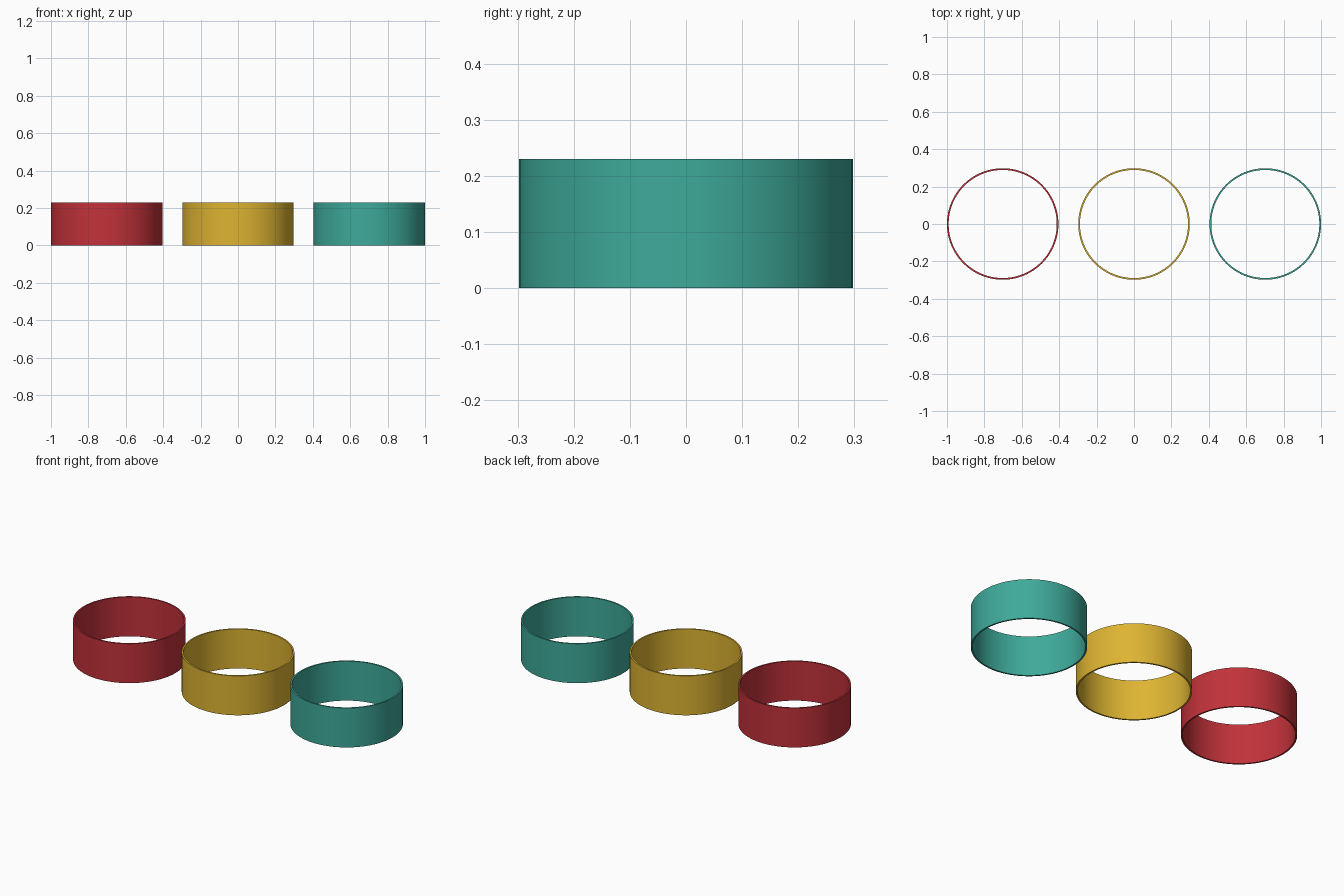
import bpy, bmesh, math

if "Cube" in bpy.data.objects:
    bpy.data.objects.remove(bpy.data.objects["Cube"])

SEGMENTS = 96
OUTER, INNER, HEIGHT = 0.298, 0.289, 0.23


def srgb(r, g, b):
    def lin(c):
        c /= 255
        return c / 12.92 if c <= 0.04045 else ((c + 0.055) / 1.055) ** 2.4
    return (lin(r), lin(g), lin(b), 1.0)


def make_ring(name, x, color_name, color):
    # Rectangular wall section spun around the ring's axis
    bm = bmesh.new()
    section = [(INNER, 0), (OUTER, 0), (OUTER, HEIGHT), (INNER, HEIGHT)]
    verts = [bm.verts.new((r, 0, z)) for r, z in section]
    edges = [bm.edges.new((verts[i], verts[(i + 1) % 4])) for i in range(4)]
    bmesh.ops.spin(bm, geom=verts + edges, cent=(0, 0, 0), axis=(0, 0, 1),
                   angle=math.tau, steps=SEGMENTS, use_merge=False)
    bmesh.ops.remove_doubles(bm, verts=bm.verts, dist=1e-4)
    bmesh.ops.recalc_face_normals(bm, faces=bm.faces)
    mesh = bpy.data.meshes.new(name)
    bm.to_mesh(mesh)
    bm.free()

    mat = bpy.data.materials.new(color_name)
    mat.diffuse_color = color
    mat.use_nodes = True
    mat.node_tree.nodes["Principled BSDF"].inputs["Base Color"].default_value = mat.diffuse_color
    mesh.materials.append(mat)
    obj = bpy.data.objects.new(name, mesh)
    obj.location.x = x
    bpy.context.collection.objects.link(obj)

    # Smooth walls, sharp rims
    bpy.ops.object.select_all(action='DESELECT')
    obj.select_set(True)
    bpy.context.view_layer.objects.active = obj
    bpy.ops.object.shade_smooth_by_angle(angle=math.radians(30))


# Three open bands in a row
make_ring("left_ring", -0.702, "red", srgb(194, 50, 58))
make_ring("middle_ring", 0.0, "golden yellow", srgb(222, 180, 50))
make_ring("right_ring", 0.702, "teal", srgb(62, 170, 154))
